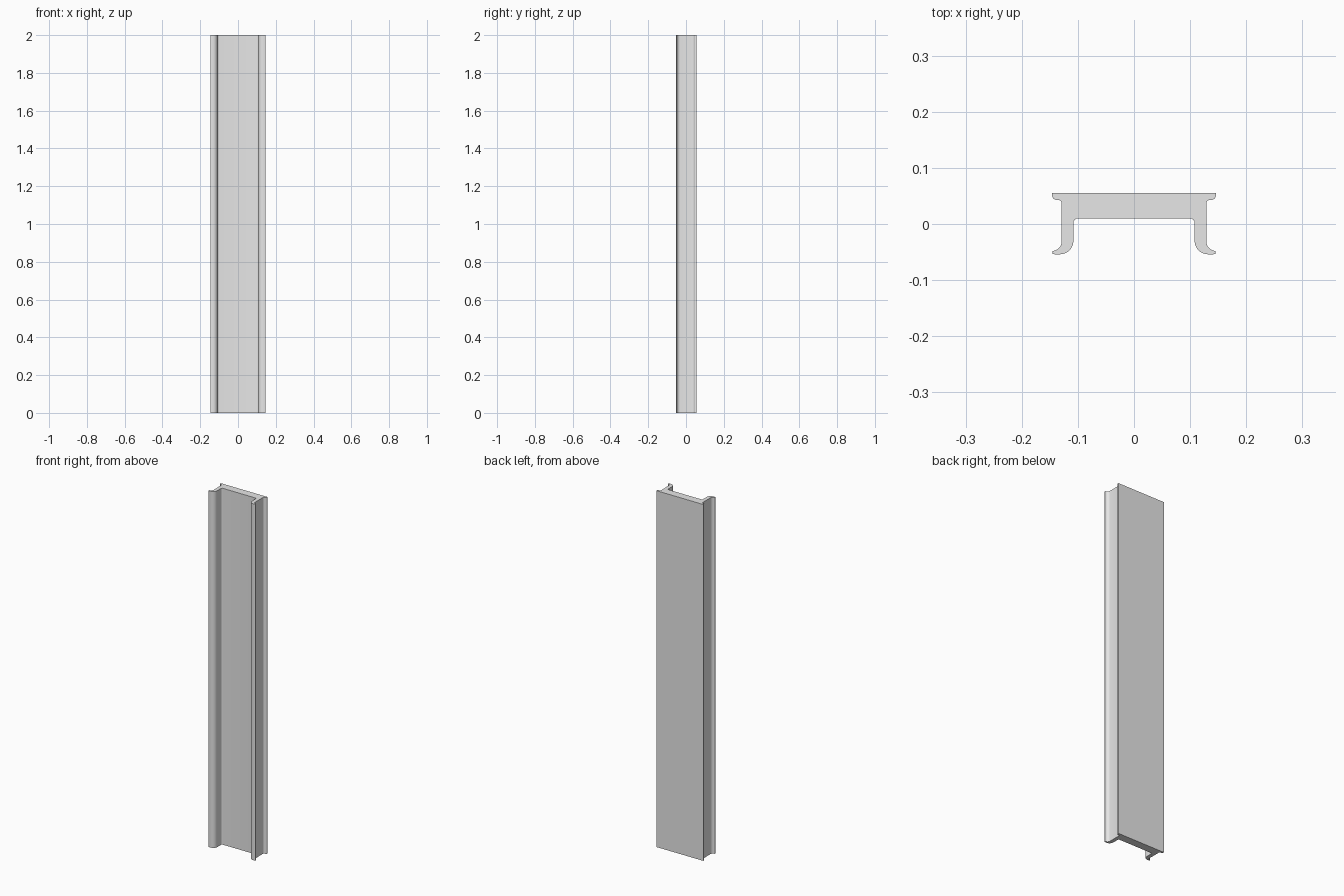
import bpy
import bmesh
from math import cos, sin, radians

HEIGHT = 2.0

cube = bpy.data.objects.get("Cube")
if cube:
    bpy.data.objects.remove(cube, do_unlink=True)


def arc(cx, cy, r, start, end, steps=6):
    """Points along a circular arc, angles in degrees."""
    angles = [radians(start + (end - start) * i / steps) for i in range(steps + 1)]
    return [(cx + r * cos(a), cy + r * sin(a)) for a in angles]


# Left half of the cross-section, from the back centre round to the web
half = [(0.146, 0.055)]
half += arc(0.138, 0.051, 0.008, 0, -90)          # rounded back flange tip
half += arc(0.135, 0.037, 0.006, 90, 180, 4)      # fillet under back flange
half += arc(0.146, -0.031, 0.017, 180, 252, 8)    # flared outer foot
half += [(0.146, -0.049), (0.145, -0.053), (0.141, -0.054)]
half += arc(0.132, -0.030, 0.024, 270, 180, 10)   # rounded inner foot
half += arc(0.100, 0.002, 0.008, 0, 90)           # inner channel corner
profile = half + [(-x, y) for x, y in reversed(half)]

# Metal finish
metal = bpy.data.materials.new("light_grey_metal")
metal.use_nodes = True
colour = (0.8, 0.8, 0.8, 1)
metal.diffuse_color = colour
metal.node_tree.nodes["Principled BSDF"].inputs["Base Color"].default_value = colour

# Extruded channel rail
bm = bmesh.new()
base = bm.faces.new([bm.verts.new((x, y, 0)) for x, y in profile])
result = bmesh.ops.extrude_face_region(bm, geom=[base], use_keep_orig=True)
top = [v for v in result["geom"] if isinstance(v, bmesh.types.BMVert)]
bmesh.ops.translate(bm, verts=top, vec=(0, 0, HEIGHT))
bmesh.ops.recalc_face_normals(bm, faces=bm.faces)
mesh = bpy.data.meshes.new("channel_rail")
bm.to_mesh(mesh)
bm.free()
mesh.materials.append(metal)

rail = bpy.data.objects.new("channel_rail", mesh)
bpy.context.collection.objects.link(rail)
bpy.context.view_layer.objects.active = rail
rail.select_set(True)
bpy.ops.object.shade_smooth_by_angle(angle=radians(35))
